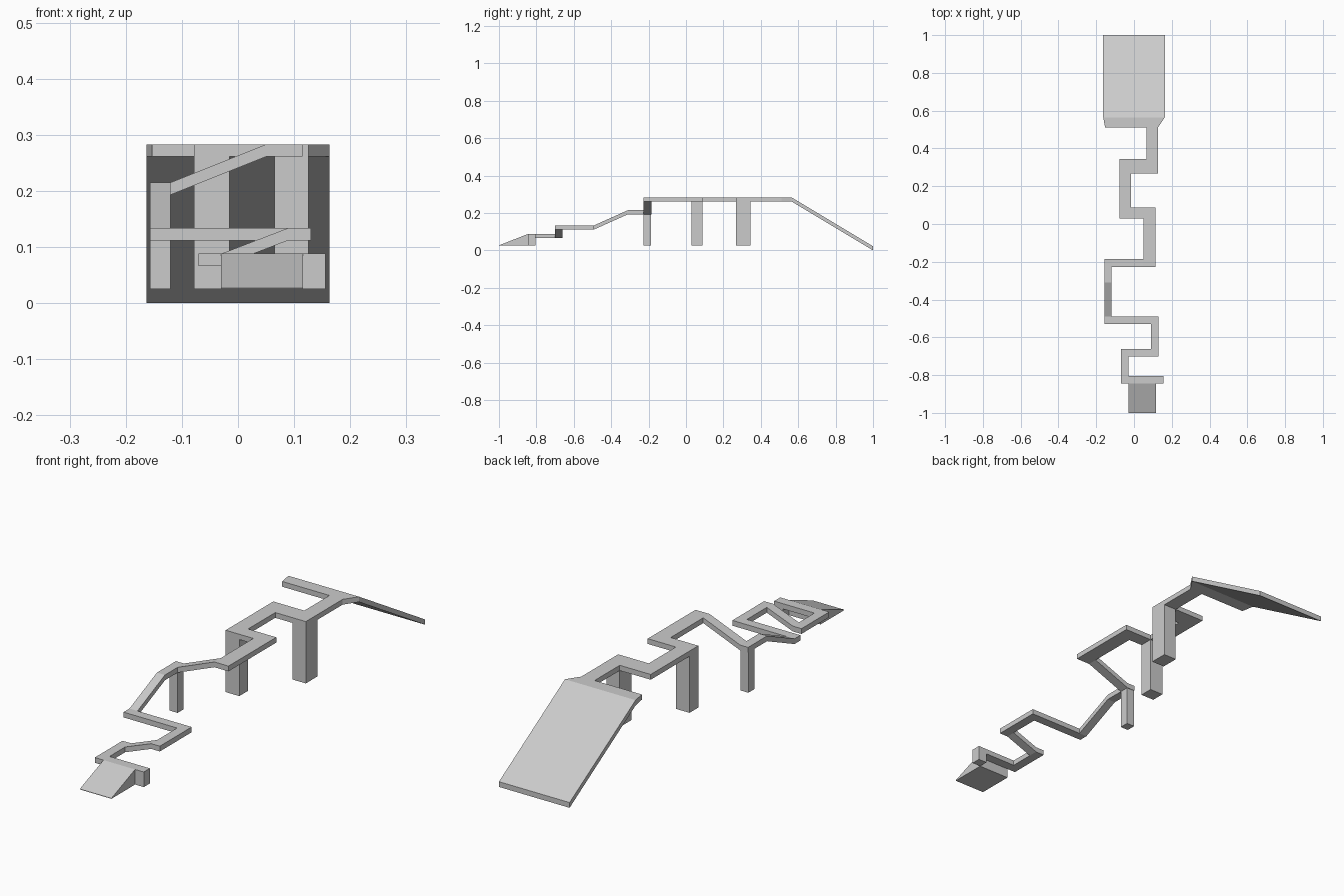
import bpy, bmesh

if "Cube" in bpy.data.objects:
    bpy.data.objects.remove(bpy.data.objects["Cube"])

T = 0.022                              # deck thickness
BASE = 0.025                           # underside of the supports
A, B, C, D = 0.088, 0.134, 0.215, 0.283  # deck levels


def strip(name, rows, bottom=None):
    """Slab from rows of (left, right) top points; constant thickness or a flat bottom."""
    bm = bmesh.new()
    top = [[bm.verts.new(p) for p in r] for r in rows]
    low = [[bm.verts.new((x, y, z - T if bottom is None else bottom)) for x, y, z in r]
           for r in rows]
    for i in range(len(rows) - 1):
        a, b = top[i]
        d, c = top[i + 1]
        e, f = low[i]
        h, g = low[i + 1]
        for q in ((a, b, c, d), (h, g, f, e), (b, f, g, c), (d, h, e, a)):
            bm.faces.new(q)
    bm.faces.new((top[0][0], low[0][0], low[0][1], top[0][1]))
    bm.faces.new((top[-1][1], low[-1][1], low[-1][0], top[-1][0]))
    bmesh.ops.recalc_face_normals(bm, faces=bm.faces)
    me = bpy.data.meshes.new(name)
    bm.to_mesh(me)
    bm.free()
    ob = bpy.data.objects.new(name, me)
    bpy.context.collection.objects.link(ob)
    return ob


def along_y(name, x0, x1, y0, y1, z0, z1=None, bottom=None):
    z1 = z0 if z1 is None else z1
    strip(name, [((x0, y0, z0), (x1, y0, z0)), ((x0, y1, z1), (x1, y1, z1))], bottom)


def along_x(name, x0, x1, y0, y1, z0, z1=None):
    z1 = z0 if z1 is None else z1
    strip(name, [((x0, y1, z0), (x0, y0, z0)), ((x1, y1, z1), (x1, y0, z1))])


# entry wedge
along_y("entry_wedge", -0.03, 0.116, -1.0, -0.844, BASE + 0.002, A, BASE)

# low walkway
along_x("low_crossbar", -0.07, 0.156, -0.844, -0.804, A)
along_y("low_left_walk", -0.07, -0.03, -0.804, -0.661, A)
along_x("low_ramp", -0.03, 0.09, -0.701, -0.661, A, B)

# second level
along_y("second_right_walk", 0.09, 0.13, -0.701, -0.491, B)
along_x("second_crossbar", -0.157, 0.09, -0.53, -0.491, B)
along_y("second_ramp", -0.157, -0.12, -0.491, -0.31, B, C)

# third level
along_y("third_left_walk", -0.157, -0.12, -0.31, -0.185, C)
along_x("third_ramp", -0.12, 0.05, -0.227, -0.185, C, D)

# top level, getting wider
along_y("top_right_walk", 0.05, 0.115, -0.227, 0.088, D)
along_x("top_crossbar", -0.078, 0.05, 0.03, 0.088, D)
along_y("top_left_walk", -0.078, -0.015, 0.088, 0.344, D)
along_x("top_second_crossbar", -0.015, 0.065, 0.267, 0.344, D)
along_y("top_last_walk", 0.065, 0.126, 0.267, 0.51, D)

# flared platform and wide exit ramp
strip("exit_ramp", [((-0.153, 0.51, D), (0.126, 0.51, D)),
                    ((-0.163, 0.565, D), (0.163, 0.565, D)),
                    ((-0.163, 1.0, T), (0.163, 1.0, T))])

# support pillars
for i, (x0, x1, y0, y1, z) in enumerate((
        (0.116, 0.156, -0.844, -0.804, A),
        (-0.157, -0.12, -0.227, -0.187, C),
        (-0.078, -0.015, 0.03, 0.088, D),
        (0.065, 0.126, 0.267, 0.344, D))):
    along_y(f"support_pillar_{i + 1}", x0, x1, y0, y1, z - T, bottom=BASE)
